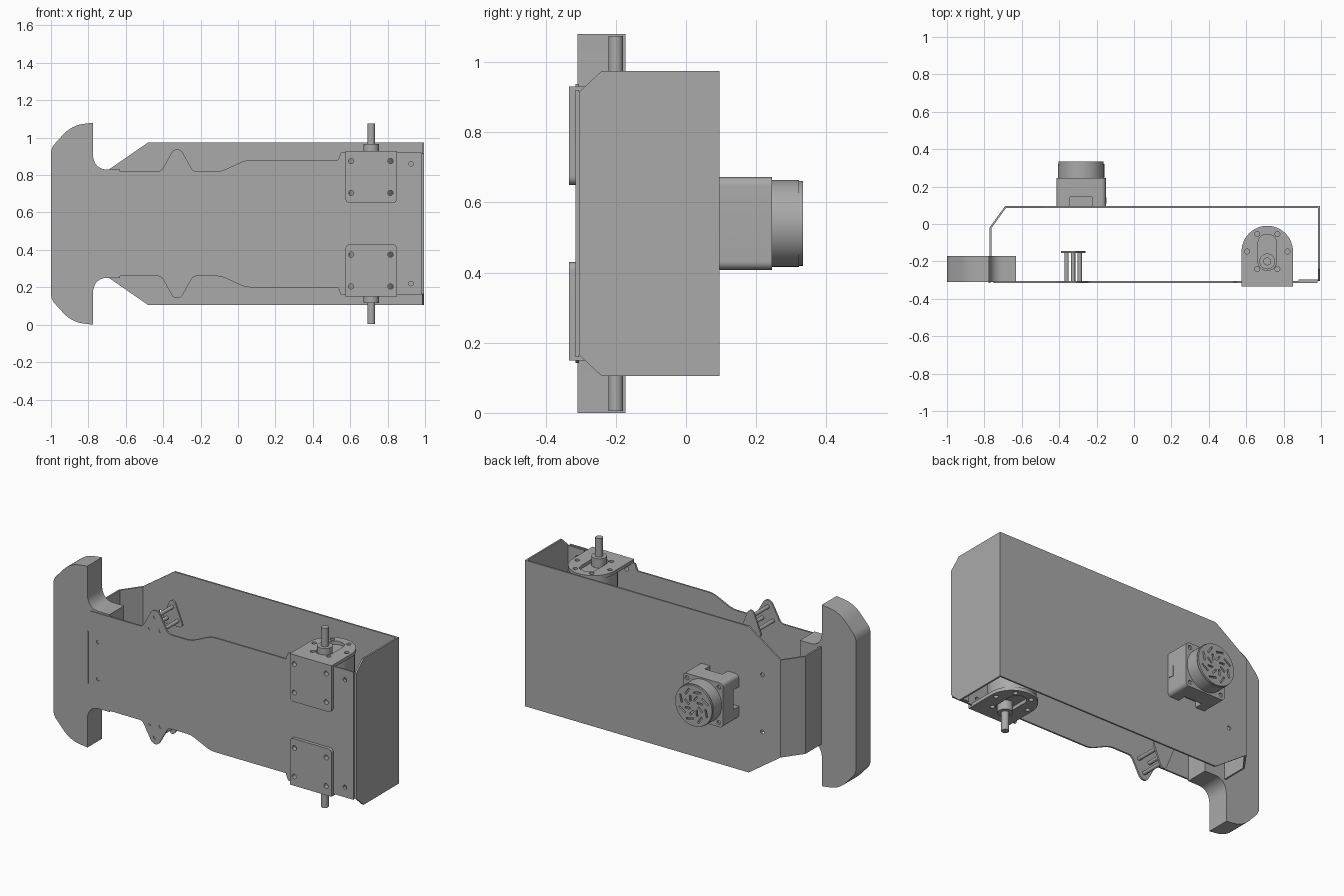
import bpy, bmesh
from math import cos, sin, pi, radians
from mathutils import Matrix, Vector

if "Cube" in bpy.data.objects:
    bpy.data.objects.remove(bpy.data.objects["Cube"])

MID = 0.54          # height of the mirror plane
T = 0.01            # sheet thickness
GREY = (0.4, 0.4, 0.4, 1)
grey = bpy.data.materials.new("plain grey")
grey.use_nodes = True
grey.diffuse_color = GREY
grey.node_tree.nodes["Principled BSDF"].inputs["Base Color"].default_value = GREY

# Local (a, b, depth) to world axes
FRAMES = {
    "XY": Matrix.Identity(3),
    "XZ": Matrix(((1, 0, 0), (0, 0, -1), (0, 1, 0))),
    "YZ": Matrix(((0, 0, 1), (1, 0, 0), (0, 1, 0))),
}


def finish(name, bm):
    bmesh.ops.remove_doubles(bm, verts=bm.verts, dist=1e-5)
    bmesh.ops.recalc_face_normals(bm, faces=bm.faces)
    mesh = bpy.data.meshes.new(name)
    bm.to_mesh(mesh)
    bm.free()
    mesh.materials.clear()
    mesh.materials.append(grey)
    mesh.shade_smooth()
    mesh.set_sharp_from_angle(angle=radians(30))
    obj = bpy.data.objects.new(name, mesh)
    bpy.context.collection.objects.link(obj)
    return obj


def rounded(points):
    """Outline from (a, b) or (a, b, radius) corners."""
    out = []
    for i, p in enumerate(points):
        c = Vector(p[:2])
        if len(p) == 2:
            out.append(c)
            continue
        ends = []
        for q in (points[i - 1], points[(i + 1) % len(points)]):
            d = Vector(q[:2]) - c
            ends.append(c + d.normalized() * min(p[2], d.length * 0.499))
        for k in range(9):
            t = k / 8
            w = 0.83  # weight that makes the corner close to circular
            a, b, e = (1 - t) ** 2, 2 * t * (1 - t) * w, t * t
            out.append((ends[0] * a + c * b + ends[1] * e) / (a + b + e))
    return out


def circle(a, b, r, n=24):
    return [Vector((a + r * cos(2 * pi * k / n), b + r * sin(2 * pi * k / n))) for k in range(n)]


def rect(a0, a1, b0, b1, r=None):
    pts = [(a0, b0), (a1, b0), (a1, b1), (a0, b1)]
    return rounded([p + (r,) for p in pts] if r else pts)


def mirrored(half):
    """Close an upper half outline, given about the mirror plane."""
    up = [(p[0], MID + p[1], *p[2:]) for p in half]
    low = [(p[0], MID - p[1], *p[2:]) for p in reversed(half)]
    return rounded(up + low)


def plate(name, frame, outline, d0, d1, holes=()):
    """Flat outline with holes, thickened between two positions."""
    curve = bpy.data.curves.new(name, "CURVE")
    curve.dimensions = "2D"
    curve.fill_mode = "BOTH"
    curve.extrude = abs(d1 - d0) / 2
    for loop in (outline, *holes):
        s = curve.splines.new("POLY")
        s.points.add(len(loop) - 1)
        for pt, v in zip(s.points, loop):
            pt.co = (v[0], v[1], 0, 1)
        s.use_cyclic_u = True
    temp = bpy.data.objects.new(name + " outline", curve)
    bpy.context.collection.objects.link(temp)
    bpy.context.view_layer.update()
    mesh = bpy.data.meshes.new_from_object(temp.evaluated_get(bpy.context.evaluated_depsgraph_get()))
    bm = bmesh.new()
    bm.from_mesh(mesh)
    bpy.data.objects.remove(temp)
    bpy.data.meshes.remove(mesh)
    m = FRAMES[frame]
    axis = m @ Vector((0, 0, 1))
    mid = (d0 + d1) / 2
    shift = Vector([abs(k) * mid for k in axis])
    for v in bm.verts:
        v.co = m @ v.co + shift
    return finish(name, bm)


# Bumper with a solid tongue reaching into the shell
plate("bumper", "XZ", mirrored([
    (-1, 0.405, 0.03), (-0.89, 0.525, 0.06), (-0.775, 0.54), (-0.775, 0.29, 0.08),
    (-0.63, 0.29)]), -0.31, -0.172)

# Shell: back panel, folded left end, right end and its front flange
plate("back_panel", "XZ", mirrored([(-0.69, 0.29), (-0.48, 0.435), (0.99, 0.435)]),
      0.085, 0.095, [circle(-0.57, MID + s * 0.17, 0.012) for s in (-1, 1)])
plate("folded_end", "XY", rounded([
    (-0.69, 0.095), (-0.773, -0.02), (-0.773, -0.175), (-0.763, -0.175),
    (-0.763, -0.023), (-0.685, 0.085)]), MID - 0.29, MID + 0.29)
plate("end_tab", "XY", rect(-0.777, -0.767, -0.315, -0.17), MID - 0.155, MID + 0.155)
plate("right_end", "YZ", mirrored([(-0.305, 0.375), (-0.24, 0.435), (0.095, 0.435)]), 0.985, 0.995)
flange_holes = [circle(0.925, MID + s * 0.32, 0.012) for s in (-1, 1)]
plate("end_flange", "XZ", rect(0.88, 0.99, MID - 0.375, MID + 0.375), -0.305, -0.297, flange_holes)

# Front plate with pointed ears
ear_holes = lambda s, r: [circle(x, MID + s * h, r) for x, h in
                          ((-0.325, 0.358), (-0.36, 0.284), (-0.29, 0.284))]
screw_holes = [circle(x, MID + s * h, 0.014) for x in (0.605, 0.815)
               for h in (0.165, 0.335) for s in (-1, 1)]
front_holes = flange_holes + screw_holes + ear_holes(1, 0.011) + ear_holes(-1, 0.011)
front_holes += [circle(-0.7, MID + s * 0.11, 0.012) for s in (-1, 1)]
plate("front_plate", "XZ", mirrored([
    (-0.75, 0.28), (-0.41, 0.28, 0.02), (-0.345, 0.398, 0.02), (-0.305, 0.398, 0.02),
    (-0.24, 0.28, 0.02), (-0.09, 0.28, 0.03), (0.04, 0.34, 0.03), (0.535, 0.34),
    (0.55, 0.38), (0.98, 0.38)]), -0.315, -0.305, front_holes)

for s, side in ((1, "upper"), (-1, "lower")):
    z = lambda h: MID + s * h

    # Inner ear plate held by three rods
    plate(side + "_ear_plate", "XZ", rounded([
        (-0.4, z(0.25), 0.03), (-0.34, z(0.398), 0.025), (-0.31, z(0.398), 0.025),
        (-0.25, z(0.25), 0.03)]), -0.155, -0.145, [])
    for i, rod in enumerate(ear_holes(s, 0.011)):
        plate(f"{side}_ear_rod_{i + 1}", "XZ", rod, -0.312, -0.15)

    # Angle bracket: front face and round-ended flange
    plate(side + "_bracket_face", "XZ", rounded([
        (0.575, z(0.39)), (0.85, z(0.39)), (0.85, z(0.11), 0.025), (0.575, z(0.11), 0.025)]),
        -0.334, -0.315, [h for h in screw_holes if s * (h[0].y - MID) > 0])
    arc = [Vector((0.7125 + 0.1375 * cos(pi * k / 24), -0.147 + 0.1375 * sin(pi * k / 24)))
           for k in range(25)]
    ring = [circle(0.7125 + 0.108 * cos(k * pi / 3), -0.147 + 0.108 * sin(k * pi / 3), 0.013)
            for k in range(6)]
    slot = rect(0.663, 0.762, -0.248, -0.055, 0.049)
    plate(side + "_bracket_flange", "XY", [Vector((0.575, -0.33)), Vector((0.85, -0.33))] + arc,
          z(0.37), z(0.39), ring + [slot])

    # Geared motor with an offset shaft
    for part, y, r, h0, h1 in (
            ("gearbox", -0.147, 0.131, 0.2, 0.37), ("motor", -0.147, 0.12, 0.01, 0.2),
            ("shaft_boss", -0.2, 0.042, 0.37, 0.425), ("shaft", -0.2, 0.021, 0.42, 0.535)):
        plate(f"{side}_{part}", "XY", circle(0.7125, y, r, 40), z(h0), z(h1))

# Rear sensor: notched base, body, connector and vented cap
CX, R = -0.283, 0.132
n, d = 0.058, 0.035
plate("sensor_base", "XZ", mirrored([
    (CX - R + d, n), (CX - R, n), (CX - R, R, 0.025), (CX - n, R), (CX - n, R - d),
    (CX + n, R - d), (CX + n, R), (CX + R, R, 0.025)]), 0.093, 0.145)
corner_holes = [circle(CX + a * 0.105, MID + b * 0.105, 0.012) for a in (-1, 1) for b in (-1, 1)]
plate("sensor_body", "XZ", rect(CX - R, CX + R, MID - R, MID + R, 0.025), 0.145, 0.235)
plate("sensor_rim", "XZ", rect(CX - R, CX + R, MID - R, MID + R, 0.025), 0.235, 0.245, corner_holes)
plate("sensor_connector", "YZ", rect(0.11, 0.142, 0.51, 0.57), CX + R - 0.01, CX + R + 0.004)
plate("sensor_cap", "XZ", circle(CX, MID, 0.124, 48), 0.245, 0.322)


def vent(angle, r0, r1, twist, w=0.005):
    """Slim slot that sweeps around as it moves outward."""
    a = Vector((cos(angle), sin(angle))) * r0
    b = Vector((cos(angle + twist), sin(angle + twist))) * r1
    side = (b - a).orthogonal().normalized() * w
    return [p + Vector((CX, MID)) for p in (a - side, b - side, b + side, a + side)]


vents = [vent(k * pi / 4, r0, r1, t) for k in range(8)
         for r0, r1, t in ((0.03, 0.062, 0.4), (0.078, 0.1, 0.5))]
plate("sensor_vent_cover", "XZ", circle(CX, MID, 0.121, 48), 0.322, 0.333, vents)
